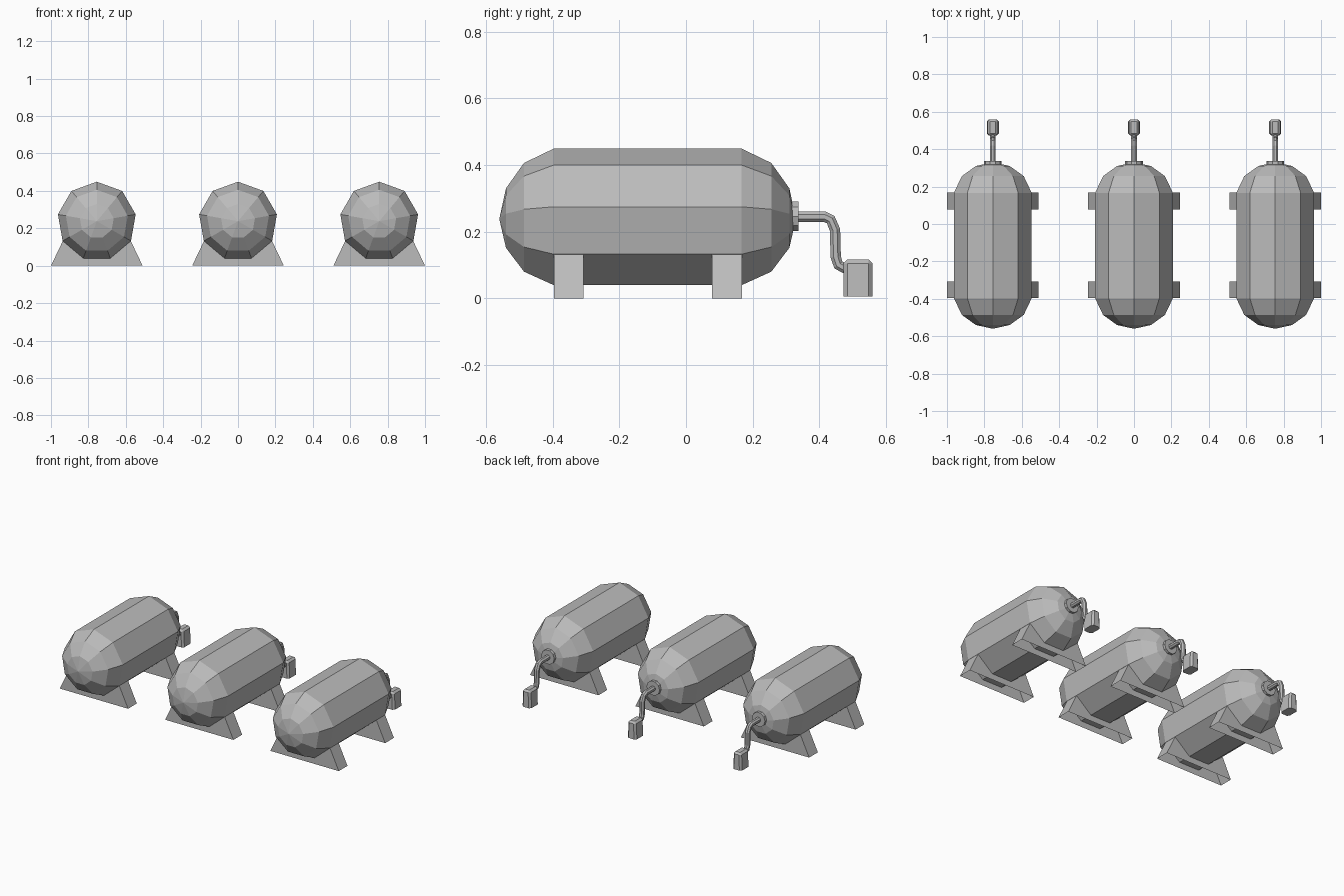
import bpy, bmesh, math
from mathutils import Vector

cube = bpy.data.objects.get("Cube")
if cube:
    bpy.data.objects.remove(cube)

grey = bpy.data.materials.new("plain grey metal")
grey.use_nodes = True
colour = (0.5, 0.5, 0.5, 1)
grey.diffuse_color = colour
grey.node_tree.nodes["Principled BSDF"].inputs["Base Color"].default_value = colour


def to_mesh(name, bm):
    mesh = bpy.data.meshes.new(name)
    bmesh.ops.recalc_face_normals(bm, faces=bm.faces)
    bm.to_mesh(mesh)
    bm.free()
    mesh.materials.append(grey)
    return mesh


def loft(name, stations, sides, start):
    """Round tube through (y, z, radius) stations; start is the first corner's angle."""
    bm = bmesh.new()
    centres = [Vector((0, y, z)) for y, z, r in stations]
    rings = []
    for i, (y, z, r) in enumerate(stations):
        before, after = centres[max(i - 1, 0)], centres[min(i + 1, len(centres) - 1)]
        along = (after - before).normalized()
        if 0 < i < len(centres) - 1:
            along = ((centres[i] - before).normalized() + (after - centres[i]).normalized()).normalized()
        up = Vector((1, 0, 0)).cross(along)
        ring = []
        for k in range(sides):
            a = start + math.tau * k / sides
            ring.append(bm.verts.new(centres[i] + r * (Vector((math.cos(a), 0, 0)) + up * math.sin(a))))
        rings.append(ring)
    for low, high in zip(rings, rings[1:]):
        for k in range(sides):
            n = (k + 1) % sides
            bm.faces.new((low[k], low[n], high[n], high[k]))
    bm.faces.new(rings[0])
    bm.faces.new(rings[-1])
    bmesh.ops.remove_doubles(bm, verts=bm.verts, dist=0.0001)
    return to_mesh(name, bm)


# Nine-sided tank with a domed cap at each end
mid_y, mid_z = -0.115, 0.238
cap = [(0.445, 0), (0.425, 0.092), (0.371, 0.168), (0.282, 0.211)]
tank_line = [(mid_y - d, mid_z, r) for d, r in cap] + [(mid_y + d, mid_z, r) for d, r in reversed(cap)]
tank = loft("tank", tank_line, 9, math.pi / 2)

# Round flange and bent outlet pipe
flange = loft("pipe_flange", [(0.318, 0.246, 0.047), (0.337, 0.246, 0.047)], 10, 0)
bend = [(0.32, 0.245), (0.415, 0.245), (0.434, 0.236), (0.447, 0.205),
        (0.449, 0.125), (0.457, 0.1), (0.485, 0.086)]
pipe = loft("outlet_pipe", [(y, z, 0.017) for y, z in bend], 8, math.pi / 8)

# Nozzle block with cut corners, slightly narrower at the top
bm = bmesh.new()
bmesh.ops.create_cube(bm, size=1)
for v in bm.verts:
    width = 0.054 if v.co.z > 0 else 0.064
    v.co = Vector((v.co.x * width, 0.516 + v.co.y * 0.088, 0.061 + v.co.z * 0.112))
edges = [e for e in bm.edges if min(v.co.z for v in e.verts) > 0.1
         or abs(e.verts[0].co.z - e.verts[1].co.z) > 0.1]
bmesh.ops.bevel(bm, geom=edges, offset=0.012, segments=1, affect='EDGES')
nozzle = to_mesh("outlet_nozzle", bm)


# Sloping saddle stand, open underneath
bm = bmesh.new()
bmesh.ops.create_cube(bm, size=2)
for v in bm.verts:
    half, z = (0.178, 0.14) if v.co.z > 0 else (0.245, 0)
    v.co = Vector((v.co.x * half, v.co.y * 0.0445, z))
bm.normal_update()
bmesh.ops.delete(bm, geom=[f for f in bm.faces if abs(f.normal.z) > 0.9], context='FACES_ONLY')
stand = to_mesh("stand", bm)

# Three identical tanks side by side
parts = [("tank", tank, 0), ("pipe_flange", flange, 0), ("outlet_pipe", pipe, 0),
         ("outlet_nozzle", nozzle, 0), ("front_stand", stand, -0.352), ("back_stand", stand, 0.123)]
for place, x in (("right", -0.755), ("middle", 0), ("left", 0.755)):
    for name, mesh, y in parts:
        obj = bpy.data.objects.new(place + "_" + name, mesh)
        obj.location = (x, y, 0)
        bpy.context.collection.objects.link(obj)
